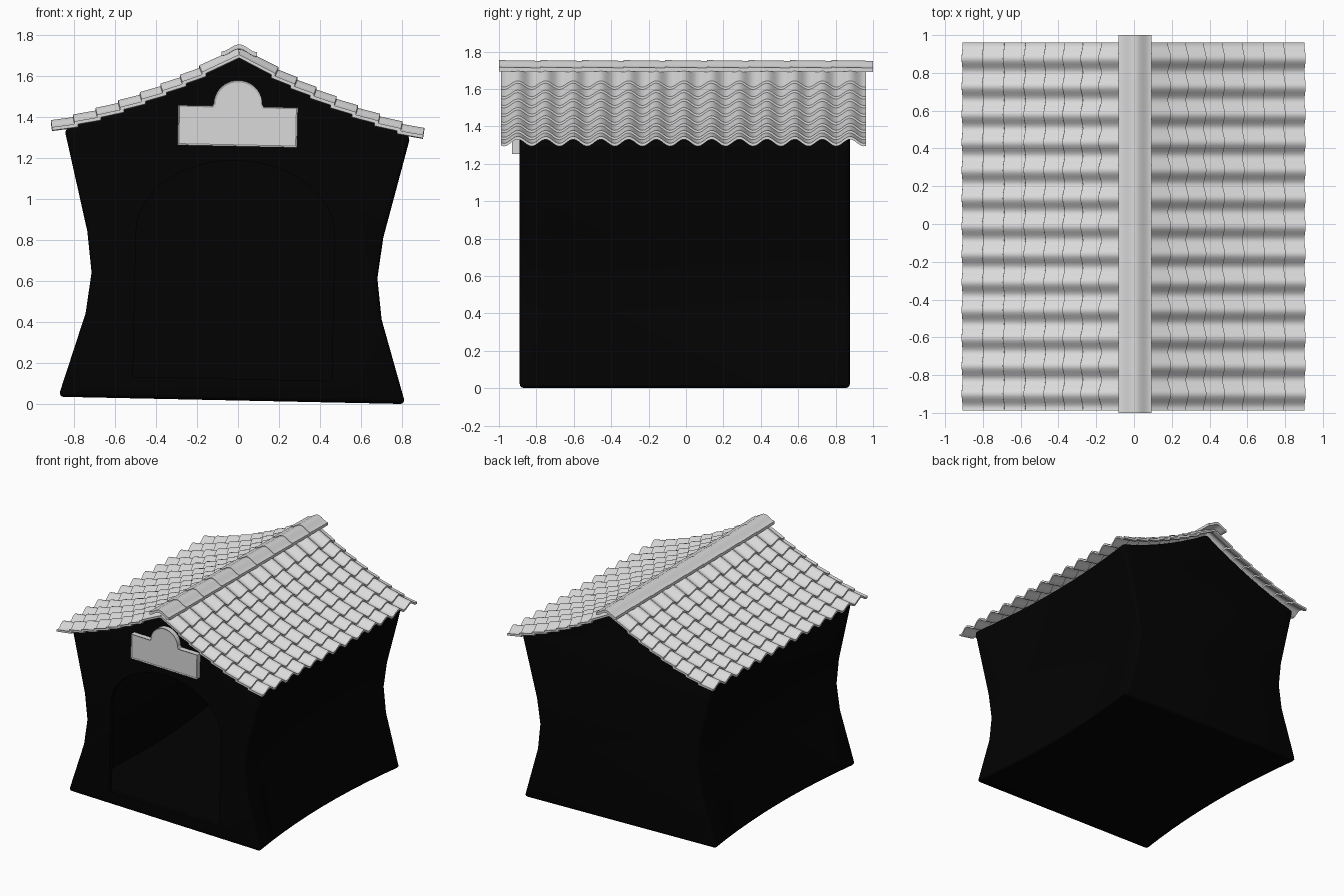
import bpy, bmesh, math

if "Cube" in bpy.data.objects:
    bpy.data.objects.remove(bpy.data.objects["Cube"], do_unlink=True)

TILT = math.radians(1.2)
ORIGIN = (-0.03, 0, 0.018)


def material(name, value):
    m = bpy.data.materials.new(name)
    m.use_nodes = True
    color = (value, value, value, 1)
    m.diffuse_color = color
    m.node_tree.nodes["Principled BSDF"].inputs["Base Color"].default_value = color
    return m


black = material("black wall", 0.0006)
pale = material("pale grey tile", 0.7)


def add_object(name, bm, mat):
    bmesh.ops.recalc_face_normals(bm, faces=bm.faces)
    mesh = bpy.data.meshes.new(name)
    bm.to_mesh(mesh)
    bm.free()
    mesh.materials.append(mat)
    ob = bpy.data.objects.new(name, mesh)
    bpy.context.collection.objects.link(ob)
    ob.location = ORIGIN
    ob.rotation_euler.y = TILT
    return ob


def finish(ob, angle):
    bpy.ops.object.select_all(action="DESELECT")
    ob.select_set(True)
    bpy.context.view_layer.objects.active = ob
    for mod in list(ob.modifiers):
        bpy.ops.object.modifier_apply(modifier=mod.name)
    bpy.ops.object.shade_smooth_by_angle(angle=math.radians(angle))


def prism(name, outline, y0, y1, mat, panel=0, bow=0, steps=1):
    """Extrude an x-z outline along y; bow narrows the middle, panel sinks the front."""
    bm = bmesh.new()
    rings = []
    for s in range(steps + 1):
        t = s / steps
        width = 1 - bow * 4 * t * (1 - t)
        rings.append([bm.verts.new((x * width, y0 + (y1 - y0) * t, z)) for x, z in outline])
    face = bm.faces.new(rings[0])
    bm.faces.new(rings[-1][::-1])
    n = len(outline)
    for a, b in zip(rings, rings[1:]):
        for i in range(n):
            j = (i + 1) % n
            bm.faces.new((a[i], b[i], b[j], a[j]))
    if panel:
        bmesh.ops.recalc_face_normals(bm, faces=bm.faces)
        bmesh.ops.inset_region(bm, faces=[face], thickness=panel, depth=-panel / 2)
    return add_object(name, bm, mat)


def sheet(name, rows, mat, thickness):
    """Skin a grid of points and give it thickness."""
    bm = bmesh.new()
    grid = [[bm.verts.new(p) for p in row] for row in rows]
    for a, b in zip(grid, grid[1:]):
        for i in range(len(a) - 1):
            bm.faces.new((a[i], a[i + 1], b[i + 1], b[i]))
    rim = [e for e in bm.edges if e.is_boundary]
    copy = bmesh.ops.duplicate(bm, geom=bm.verts[:] + bm.edges[:] + bm.faces[:])
    lower = copy["vert_map"]
    for e in rim:
        a, b = e.verts
        bm.faces.new((a, b, lower[b], lower[a]))
    for row in grid:
        for v in row:
            lower[v].co.z -= thickness
    return add_object(name, bm, mat)


def roof_height(x):
    return 1.737 - 0.6 * abs(x) + 0.19 * x * x


# House body: pinched walls under a sagging gable
def house_outline(t):
    side = [(0.85, t), (0.725, 0.41), (0.7, 0.61), (0.725, 0.81)]
    half = [(x - t, z) for x, z in side]
    for i in range(8):
        x = (0.848 - t) * (1 - i / 8)
        half.append((x, roof_height(x) - 0.056 - t))
    apex = [(0, roof_height(0) - 0.056 - t)]
    return half + apex + [(-x, z) for x, z in reversed(half)]


BOW = 0.075
body = prism("house_body", house_outline(0), -0.89, 0.877, black, bow=BOW, steps=10)
bevel = body.modifiers.new("rounded edges", "BEVEL")
bevel.width, bevel.segments = 0.025, 3
bevel.limit_method, bevel.angle_limit = "ANGLE", math.radians(40)

arch = [(0.485 * math.cos(a), 0.81 + 0.36 * math.sin(a))
        for a in (math.pi * i / 24 for i in range(25))]
doorway = arch + [(-0.485, 0.105), (0.485, 0.105)]
cutters = [prism("room_cutter", house_outline(0.035), -0.855, 0.842, black, bow=BOW, steps=10),
           prism("door_cutter", doorway, -1, -0.7, black)]
for cutter in cutters:
    cutter.hide_render = True
    cut = body.modifiers.new("cut", "BOOLEAN")
    cut.operation, cut.solver, cut.object = "DIFFERENCE", "EXACT", cutter
bpy.context.view_layer.update()
finish(body, 35)
for cutter in cutters:
    bpy.data.objects.remove(cutter, do_unlink=True)

# Roof tiles: overlapping wavy courses on both slopes
PERIOD, AMP, STEPS = 0.148, 0.019, 132
ends = [0.185, 0.28, 0.375, 0.475, 0.58, 0.69, 0.80, 0.908]
for side, label in ((1, "left"), (-1, "right")):
    for n, (x0, x1) in enumerate(zip([0.02] + ends, ends)):
        start = x0 - 0.02
        z0 = roof_height(start) - AMP - 0.016
        z1 = roof_height(x1) - AMP
        length = math.hypot(x1 - start, z1 - z0)
        nx, nz = (z0 - z1) / length, (x1 - start) / length
        rows = []
        for x, z in ((start, z0), (x1, z1)):
            row = []
            for i in range(STEPS + 1):
                y = -0.988 + 1.95 * i / STEPS
                wave = AMP * math.cos(2 * math.pi * (y - 0.877) / PERIOD)
                row.append((side * max(x + nx * wave, 0), y, z + nz * wave))
            rows.append(row)
        finish(sheet(f"{label}_tile_course_{n + 1}", rows, pale, 0.016), 50)

# Ridge caps: curved tiles along the top
CAPS = 9
for n in range(CAPS):
    y0 = -1 + 2 * n / CAPS
    y1 = min(y0 + 2 / CAPS + 0.01, 1)
    rows = []
    for y, lift in ((y0, 0.002), (y1, -0.002)):
        rows.append([(x, y, 1.699 + lift + 0.036 * (0.5 + 0.5 * math.cos(math.pi * x / 0.087)))
                     for x in (0.087 * (i / 8 - 1) for i in range(17))])
    finish(sheet(f"ridge_cap_{n + 1}", rows, pale, 0.022), 50)

# Blank sign with a rounded crown over the door
crown = [(0.118 * math.cos(a), 1.447 + 0.115 * math.sin(a))
         for a in (math.pi * i / 20 for i in range(21))]
sign = [(-0.292, 1.24), (0.292, 1.24), (0.292, 1.435), (0.125, 1.435)]
sign += crown + [(-0.125, 1.435), (-0.292, 1.435)]
finish(prism("door_sign", sign, -0.93, -0.88, pale, panel=0.01), 20)
